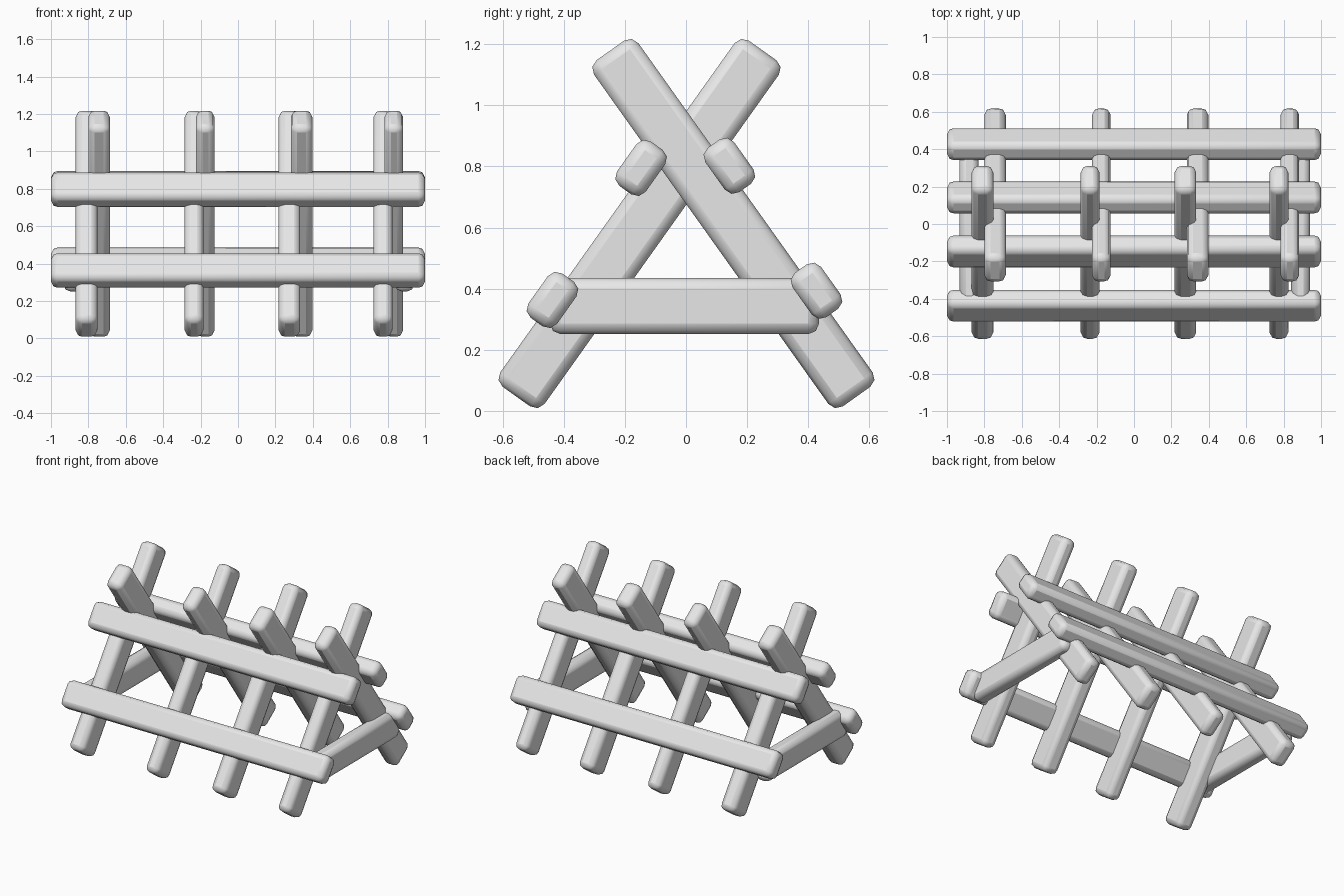
import bpy, math
from mathutils import Vector

cube = bpy.data.objects.get("Cube")
if cube:
    bpy.data.objects.remove(cube, do_unlink=True)

grey = bpy.data.materials.new("light_grey")
grey.use_nodes = True
COLOUR = (0.8, 0.8, 0.8, 1)
grey.diffuse_color = COLOUR
grey.node_tree.nodes["Principled BSDF"].inputs["Base Color"].default_value = COLOUR


def beam(name, centre, size, tilt=0):
    """Rounded timber, tilted about the x axis."""
    bpy.ops.mesh.primitive_cube_add(size=1, location=centre)
    ob = bpy.context.object
    ob.name = name
    ob.scale = size
    bpy.ops.object.transform_apply(location=False, rotation=False, scale=True)
    ob.rotation_euler.x = tilt
    ob.data.materials.append(grey)
    bevel = ob.modifiers.new("rounded_edges", "BEVEL")
    bevel.width = 0.034
    bevel.segments = 2
    bpy.ops.object.shade_smooth_by_angle(angle=math.radians(50))
    return ob


LEAN = math.atan2(0.79, 1.11)
THICK, WIDE, LEG = 0.115, 0.178, 1.39

# Crossed legs: front feet lean back, back feet lean forward
for i, x in enumerate((-0.81, -0.235, 0.275, 0.775)):
    beam(f"front_leg_{i + 1}", (x, -0.152, 0.613), (THICK - 0.015 * (i % 2), WIDE, LEG), -LEAN)
for i, x in enumerate((-0.743, -0.175, 0.34, 0.833)):
    beam(f"back_leg_{i + 1}", (x, 0.155, 0.613), (THICK - 0.015 * (i % 2), WIDE, LEG), LEAN)

# Long rails lying on the outside of the legs
for name, y, z in (("front_lower", -0.437, 0.363), ("front_upper", -0.147, 0.795),
                   ("back_lower", 0.427, 0.393), ("back_upper", 0.142, 0.802)):
    beam(name + "_rail", (0, y, z), (2, THICK, WIDE), math.copysign(LEAN, y))

# Level braces tying the end legs together
for name, x in (("right", -0.882), ("left", 0.89)):
    beam(name + "_brace", (x, -0.005, 0.343), (0.1, 0.88, 0.183))
